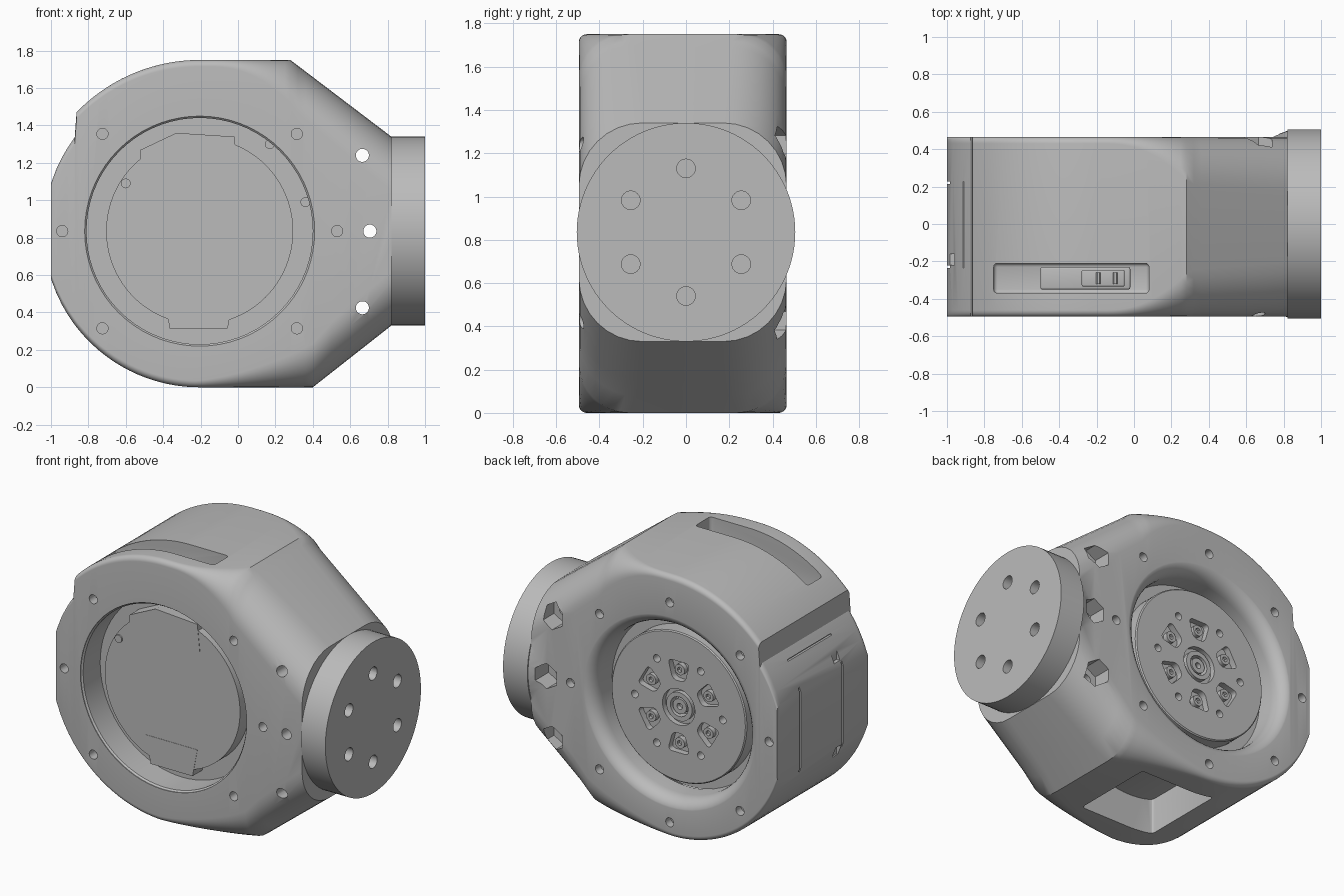
import bpy, bmesh, math
from mathutils import Matrix, Vector

if "Cube" in bpy.data.objects:
    bpy.data.objects.remove(bpy.data.objects["Cube"])

grey = bpy.data.materials.new("satin_grey")
grey.use_nodes = True
colour = (0.5, 0.5, 0.5, 1)
grey.diffuse_color = colour
grey.node_tree.nodes["Principled BSDF"].inputs["Base Color"].default_value = colour

CX, CZ = -0.205, 0.835      # motor axis
FRONT, BACK = -0.495, 0.465


def make(name, bm):
    bmesh.ops.recalc_face_normals(bm, faces=bm.faces)
    me = bpy.data.meshes.new(name)
    bm.to_mesh(me)
    bm.free()
    me.materials.append(grey)
    ob = bpy.data.objects.new(name, me)
    bpy.context.collection.objects.link(ob)
    return ob


def cone(name, axis, r0, r1, a, b, u=CX, v=CZ, sides=64):
    """Cylinder or cone along x (u=y, v=z) or y (u=x, v=z)."""
    bm = bmesh.new()
    if axis == "y":
        turn, mid = Matrix.Rotation(-math.pi / 2, 4, "X"), Vector((u, (a + b) / 2, v))
    else:
        turn, mid = Matrix.Rotation(math.pi / 2, 4, "Y"), Vector(((a + b) / 2, u, v))
    bmesh.ops.create_cone(bm, cap_ends=True, segments=sides, radius1=r0, radius2=r1,
                          depth=b - a, matrix=Matrix.Translation(mid) @ turn)
    return make(name, bm)


def cyl(name, r, a, b, u=CX, v=CZ, sides=64, axis="y"):
    return cone(name, axis, r, r, a, b, u, v, sides)


def box(name, x, y, z, bevel=0):
    bm = bmesh.new()
    bmesh.ops.create_cube(bm, size=1)
    for p in bm.verts:
        p.co = [s[0] + (c + 0.5) * (s[1] - s[0]) for c, s in zip(p.co, (x, y, z))]
    if bevel:
        bmesh.ops.bevel(bm, geom=bm.edges[:], offset=bevel, segments=3,
                        profile=0.5, affect="EDGES")
    return make(name, bm)


def prism(name, outline, a, b, rounding=0):
    """Outline of (x, z) points extruded from y=a to y=b."""
    bm = bmesh.new()
    bm.faces.new([bm.verts.new((x, a, z)) for x, z in outline])
    if rounding:
        bmesh.ops.bevel(bm, geom=bm.verts[:], offset=rounding, segments=4,
                        profile=0.5, affect="VERTICES")
    new = bmesh.ops.extrude_face_region(bm, geom=bm.faces[:])["geom"]
    bmesh.ops.translate(bm, vec=(0, b - a, 0),
                        verts=[g for g in new if isinstance(g, bmesh.types.BMVert)])
    return make(name, bm)


def bridge(bm, loops):
    for p, q in loops:
        for j in range(len(p)):
            k = (j + 1) % len(p)
            bm.faces.new((p[j], p[k], q[k], q[j]))


def lathe(name, profile, sides=72):
    """Closed (radius, y) profile turned round the motor axis."""
    bm = bmesh.new()
    rings = []
    for i in range(sides):
        a = math.tau * i / sides
        rings.append([bm.verts.new((CX + r * math.cos(a), y, CZ + r * math.sin(a)))
                      for r, y in profile])
    bridge(bm, zip(rings, rings[1:] + rings[:1]))
    return make(name, bm)


def combine(target, others, operation="DIFFERENCE"):
    bpy.context.view_layer.objects.active = target
    for other in others:
        mod = target.modifiers.new("cut", "BOOLEAN")
        mod.operation, mod.solver, mod.object = operation, "EXACT", other
        bpy.ops.object.modifier_apply(modifier=mod.name)
        bpy.data.objects.remove(other)


def polar(r, degrees):
    a = math.radians(degrees)
    return CX + r * math.cos(a), CZ + r * math.sin(a)


# Housing: rounded-rectangle sections lofted along x
def arc(x, r):
    return math.sqrt(r * r - (x - CX) ** 2)


def bottom(x):
    if x < CX:
        return CZ - arc(x, 0.835)
    return max(0, (x - 0.4) / 0.42 * 0.33)


def top(x):
    if x < CX:
        step = min(1, max(0, (x + 0.873) / 0.01))
        return CZ + arc(x, 0.835 + 0.08 * step)
    return min(1.75, 1.75 - (x - 0.28) / 0.54 * 0.41)


def fillet(x, start, length, power):
    t = min(1, max(0, (x - start) / length))
    return 0.035 + 0.215 * t ** power + max(0, x - 0.3) * 0.08


xs = [-1 + 0.03 * i for i in range(5)] + [-0.873, -0.87, -0.866, -0.863, -0.85]
xs += [-0.82 + 0.56 * i / 14 for i in range(15)]
xs += [-0.23 + 0.51 * i / 17 for i in range(18)] + [0.32, 0.36, 0.4, 0.5, 0.6, 0.7, 0.82]
bm = bmesh.new()
loops = []
for x in xs:
    lo, hi, loop = bottom(x), top(x), []
    r, s = fillet(x, -0.15, 0.45, 2.2), fillet(x, -0.25, 0.7, 1.6)
    for q, (cy, cz, rad) in enumerate(((BACK - r, hi - r, r), (FRONT + r, hi - r, r),
                                       (FRONT + s, lo + s, s), (BACK - s, lo + s, s))):
        for k in range(9):
            a = math.pi / 2 * (q + k / 8)
            loop.append(bm.verts.new((x, cy + rad * math.cos(a), cz + rad * math.sin(a))))
    loops.append(loop)
bridge(bm, zip(loops, loops[1:]))
bm.faces.new(loops[0])
bm.faces.new(loops[-1])
housing = make("housing", bm)
combine(housing, [cone("collar", "x", 0.44, 0.5, 0.66, 0.825, 0, CZ)], "UNION")

# Motor bore with a rounded lip on the back
lip = [(0.57 + 0.08 * (1 - math.cos(a)), 0.37 + 0.097 * math.sin(a))
       for a in (math.pi / 2 * i / 6 for i in range(7))]
bore = lathe("bore", [(0.02, -0.6), (0.615, -0.6), (0.615, -0.49), (0.605, -0.48),
                      (0.605, 0.0), (0.57, 0.0)] + lip + [(0.65, 0.6), (0.02, 0.6)])
cutters = [bore, cyl("bore_core", 0.1, -0.7, 0.7)]

# Cable slot on top, service window below, panel seams and clips on the flat side
cutters += [box("slot", (-0.75, 0.08), (-0.37, -0.21), (1.46, 1.9), 0.02),
            box("window", (-0.4, 0.16), (-0.3, 0.27), (-0.2, 0.4), 0.02),
            box("panel_seam", (-1.1, -0.9), (-0.235, 0.227), (1.275, 1.285))]
for y in (-0.235, 0.215):
    cutters.append(box("seam", (-1.1, -0.985), (y, y + 0.012), (0.3, 1.4)))
for z in (0.5, 1.13):
    cutters.append(box("clip_notch", (-1.1, -0.96), (-0.22, -0.16), (z, z + 0.07)))

# Screw holes around the bore and hexagonal nut pockets by the neck
for i in range(8):
    u, v = polar(0.735, 45 * i)
    if i not in (2, 6):
        cutters.append(cyl("front_hole", 0.03, -0.6, -0.43, u, v, 20))
    cutters.append(cyl("back_hole", 0.03, 0.41, 0.6, u, v, 20))
for u, v in ((0.665, 1.24), (0.705, 0.835), (0.665, 0.425)):
    cutters.append(cyl("through_hole", 0.035, -0.7, 0.7, u, v, 24))
    cutters.append(cyl("nut_pocket", 0.085, 0.34, 0.7, u, v, 6))
combine(housing, cutters)

# Mounting flange with six blind holes
flange = cyl("mounting_flange", 0.505, 0.82, 1.0, 0, CZ, 96, "x")
combine(flange, [cyl("flange_hole", 0.043, 0.88, 1.1, 0.295 * math.cos(a),
                     CZ + 0.295 * math.sin(a), 24, "x")
                 for a in (math.radians(30 + 60 * i) for i in range(6))])

# Motor body and keyed front cover
parts = [housing, flange]
parts.append(cyl("stator", 0.607, -0.3, -0.01, sides=96))
parts.append(cyl("stator_back", 0.572, -0.02, 0.26, sides=96))
cover = cyl("front_cover", 0.5, -0.4, -0.28, sides=96)
upper = [(-0.52, 1.15), (-0.52, 1.27), (-0.33, 1.36), (-0.02, 1.34), (0, 1.15)]
lower = [(-0.4, 0.5), (-0.365, 0.315), (-0.055, 0.315), (-0.02, 0.5)]
combine(cover, [prism("upper_key", upper, -0.402, -0.29),
                prism("lower_key", lower, -0.402, -0.29)], "UNION")
parts.append(cover)
for u, v in ((-0.6, 1.09), (0.17, 1.3), (0.36, 0.99)):
    parts.append(cyl("cover_screw", 0.026, -0.41, -0.28, u, v, 20))

# Rotor with stepped hub, rounded screw pockets and small holes
rotor = lathe("rotor", [(0.03, 0.24), (0.5, 0.24), (0.5, 0.363), (0.493, 0.37), (0.42, 0.37),
                        (0.36, 0.37), (0.15, 0.37), (0.12, 0.37), (0.12, 0.335), (0.095, 0.335),
                        (0.095, 0.365), (0.065, 0.365), (0.065, 0.31), (0.03, 0.31)], 96)
pockets = []
wedge = [(0.175, -0.045), (0.305, -0.08), (0.305, 0.08), (0.175, 0.045)]
for i in range(6):
    a = math.radians(30 + 60 * i)
    outline = [(CX + r * math.cos(a) - t * math.sin(a), CZ + r * math.sin(a) + t * math.cos(a))
               for r, t in wedge]
    pockets.append(prism("screw_pocket", outline, 0.328, 0.45, 0.03))
    u, v = polar(0.245, 30 + 60 * i)
    screw = cyl("rotor_screw", 0.036, 0.3, 0.36, u, v, 24)
    combine(screw, [cyl("socket", 0.018, 0.34, 0.4, u, v, 6)])
    parts.append(screw)
    pockets.append(cyl("rotor_hole", 0.025, 0.315, 0.5, *polar(0.325, 60 * i), 20))
combine(rotor, pockets)
parts.append(rotor)
parts.append(lathe("hub_ring", [(0.02, 0.3), (0.05, 0.3), (0.05, 0.36), (0.02, 0.36)], 40))
parts.append(cyl("hub_core", 0.035, 0.24, 0.33, sides=32))

# Cable connector inside the top slot
parts.append(box("connector_board", (-0.5, -0.02), (-0.35, -0.23), (1.45, 1.52), 0.01))
parts.append(box("connector_plug", (-0.28, -0.05), (-0.335, -0.245), (1.5, 1.62), 0.01))
for x in (-0.19, -0.1):
    parts.append(cone("connector_pin", "y", 0.012, 0.012, -0.32, -0.26, x, 1.62, 12))

for ob in parts:
    bpy.ops.object.select_all(action="DESELECT")
    ob.select_set(True)
    bpy.context.view_layer.objects.active = ob
    bpy.ops.object.shade_smooth_by_angle(angle=math.radians(30))
